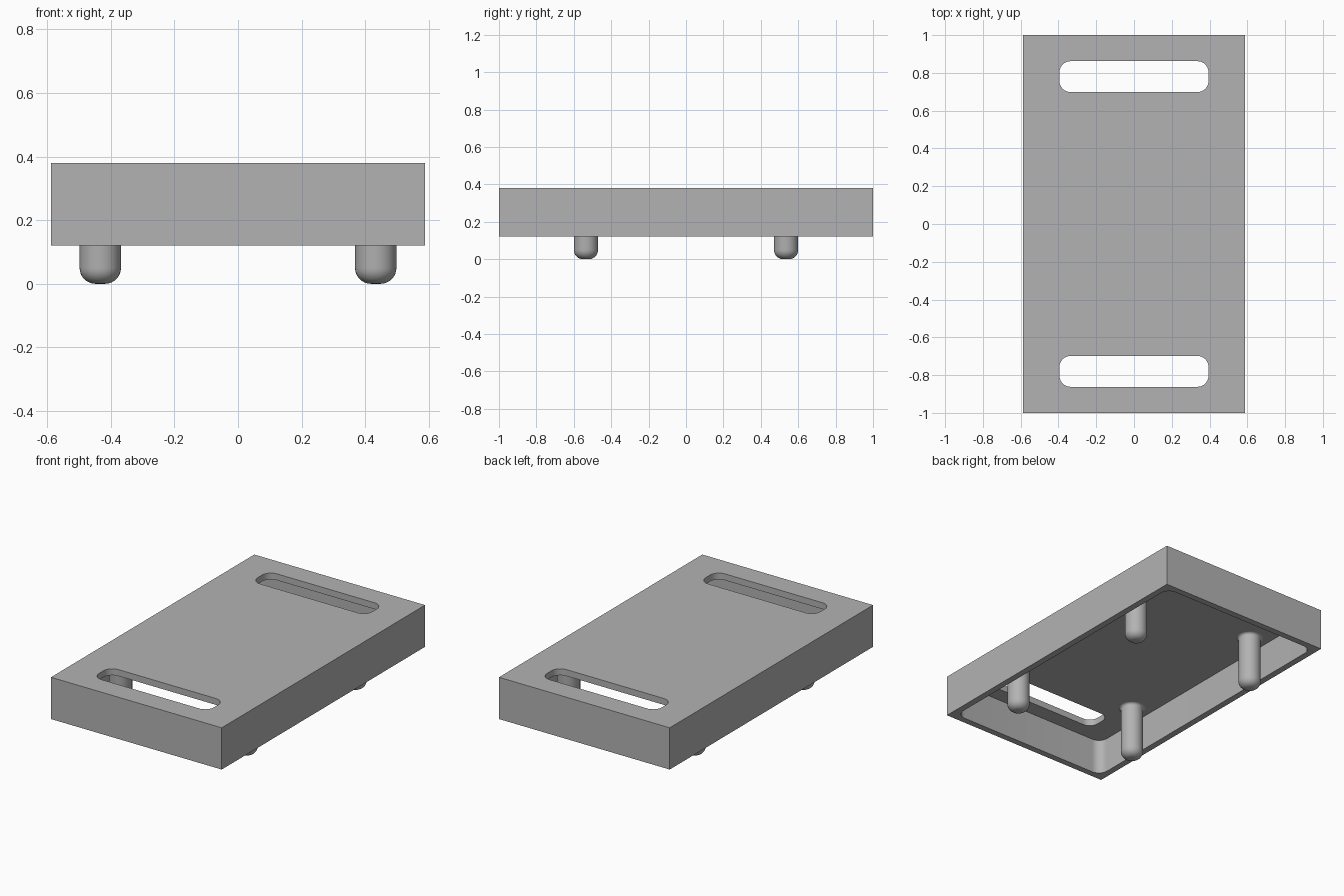
import bpy, bmesh, math

if "Cube" in bpy.data.objects:
    bpy.data.objects.remove(bpy.data.objects["Cube"])

grey = bpy.data.materials.new("grey")
grey.diffuse_color = (0.45, 0.45, 0.45, 1)
grey.use_nodes = True
grey.node_tree.nodes["Principled BSDF"].inputs["Base Color"].default_value = grey.diffuse_color


def make_object(name, bm):
    bmesh.ops.recalc_face_normals(bm, faces=bm.faces)
    mesh = bpy.data.meshes.new(name)
    bm.to_mesh(mesh)
    bm.free()
    mesh.materials.append(grey)
    obj = bpy.data.objects.new(name, mesh)
    bpy.context.collection.objects.link(obj)
    return obj


def activate(obj):
    bpy.ops.object.select_all(action='DESELECT')
    obj.select_set(True)
    bpy.context.view_layer.objects.active = obj


def block(name, hx, hy, z0, z1, cy=0, radius=0):
    """Box with optionally rounded vertical corners."""
    bm = bmesh.new()
    bmesh.ops.create_cube(bm, size=2)
    for v in bm.verts:
        v.co = (v.co.x * hx, cy + v.co.y * hy, z0 if v.co.z < 0 else z1)
    if radius:
        upright = [e for e in bm.edges
                   if abs(e.verts[0].co.z - e.verts[1].co.z) > 0.01]
        bmesh.ops.bevel(bm, geom=upright, offset=radius, segments=10,
                        profile=0.5, affect='EDGES')
    return make_object(name, bm)


# Tray: box hollowed from below, with two handle slots through the top
tray = block("tray", 0.588, 1.0, 0.12, 0.38)
cutters = [block("cavity_cutter", 0.548, 0.96, 0.0, 0.34, radius=0.06)]
for s in (-1, 1):
    cutters.append(block("slot_cutter", 0.395, 0.082, 0.2, 0.5, s * 0.78, 0.06))
activate(tray)
for c in cutters:
    mod = tray.modifiers.new("cut", 'BOOLEAN')
    mod.operation, mod.solver, mod.object = 'DIFFERENCE', 'EXACT', c
    bpy.ops.object.modifier_apply(modifier=mod.name)
    bpy.data.objects.remove(c)
bpy.ops.object.shade_smooth_by_angle(angle=math.radians(30))

# Legs: lathed pegs with a rounded foot and a flared fillet at the top
R, FOOT, FLARE, TOP = 0.065, 0.05, 0.017, 0.34
quarter = [math.pi / 2 * i / 8 for i in range(9)]
profile = [(0, 0)]
profile += [(R - FOOT + FOOT * math.sin(a), FOOT - FOOT * math.cos(a)) for a in quarter]
profile += [(R + FLARE - FLARE * math.cos(a), TOP - FLARE + FLARE * math.sin(a))
            for a in quarter]


def leg(name, x, y):
    bm = bmesh.new()
    verts = [bm.verts.new((r, 0, z)) for r, z in profile]
    edges = [bm.edges.new(p) for p in zip(verts, verts[1:])]
    bmesh.ops.spin(bm, geom=verts + edges, cent=(0, 0, 0), axis=(0, 0, 1),
                   angle=math.tau, steps=40)
    bmesh.ops.remove_doubles(bm, verts=bm.verts, dist=0.0005)
    obj = make_object(name, bm)
    obj.location = (x, y, 0)
    activate(obj)
    bpy.ops.object.shade_smooth_by_angle(angle=math.radians(30))


for end, sy in (("front", -1), ("back", 1)):
    for side, sx in (("left", -1), ("right", 1)):
        leg(f"{end}_{side}_leg", sx * 0.433, sy * 0.535)
